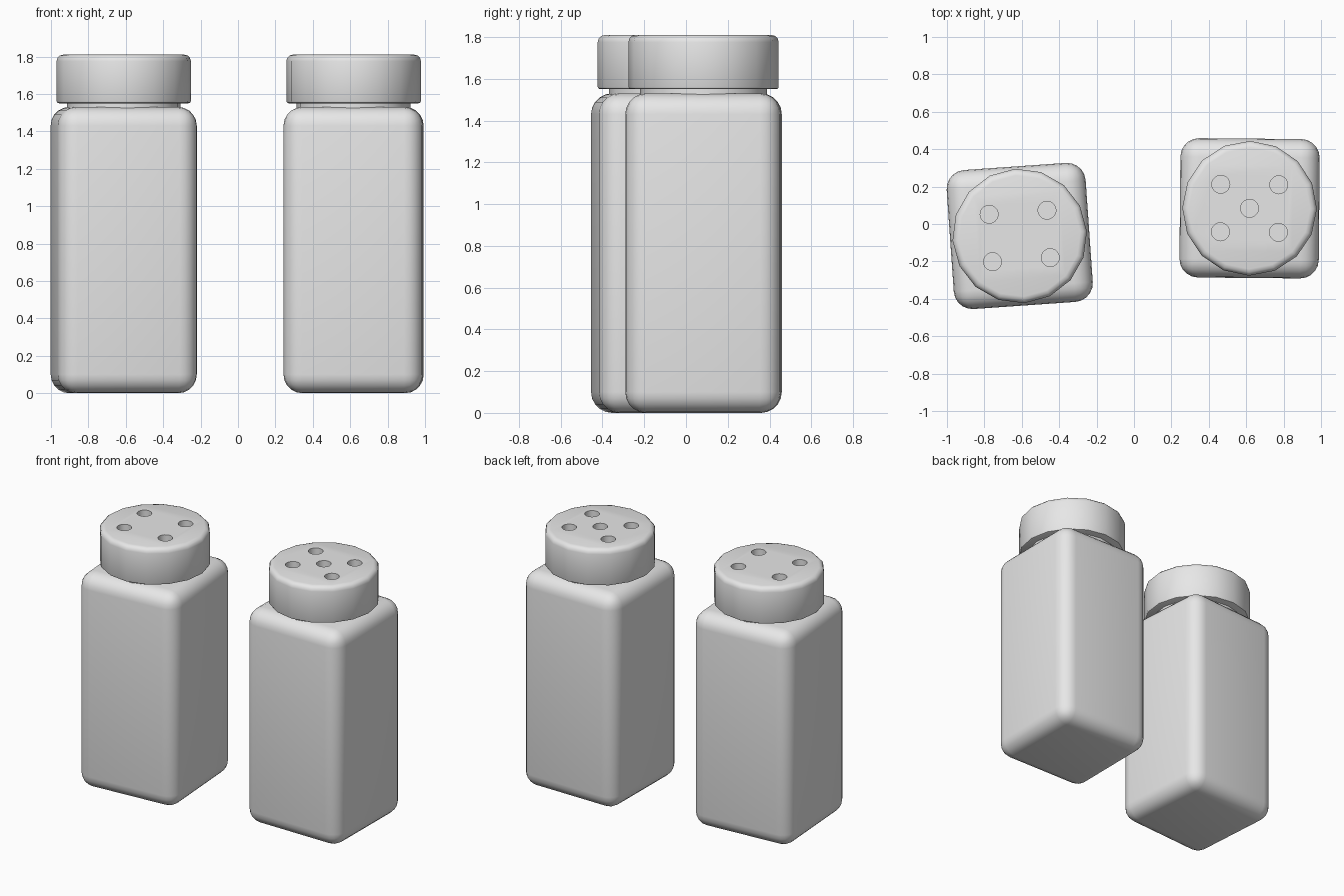
import bpy, bmesh, math
from mathutils import Matrix, Vector

if "Cube" in bpy.data.objects:
    bpy.data.objects.remove(bpy.data.objects["Cube"])

grey = bpy.data.materials.new("light grey")
grey.use_nodes = True
grey.diffuse_color = (0.8, 0.8, 0.8, 1)
grey.node_tree.nodes["Principled BSDF"].inputs["Base Color"].default_value = (0.8, 0.8, 0.8, 1)

WIDTH, HEIGHT = 0.745, 1.53
CAP_BOTTOM, CAP_TOP, CAP_RADIUS = 1.55, 1.81, 0.36
HOLE_RADIUS, HOLE_DEPTH = 0.048, 0.08


def finish(bm, name, place):
    """Turn a bmesh into a placed, coloured object."""
    mesh = bpy.data.meshes.new(name)
    bm.to_mesh(mesh)
    bm.free()
    mesh.materials.append(grey)
    obj = bpy.data.objects.new(name, mesh)
    bpy.context.collection.objects.link(obj)
    obj.matrix_world = place
    return obj


def add_cylinder(bm, radius, low, high, sides, x=0, y=0):
    middle = Matrix.Translation((x, y, (low + high) / 2))
    bmesh.ops.create_cone(bm, cap_ends=True, segments=sides, radius1=radius,
                          radius2=radius, depth=high - low, matrix=middle)


def smooth(obj, angle):
    bpy.ops.object.select_all(action="DESELECT")
    obj.select_set(True)
    bpy.context.view_layer.objects.active = obj
    bpy.ops.object.shade_smooth_by_angle(angle=math.radians(angle))


def rim(bm, z):
    return [e for e in bm.edges if all(abs(v.co.z - z) < 1e-4 for v in e.verts)]


def shaker(side, x, y, turn, centre_hole):
    place = Matrix.Translation((x, y, 0)) @ Matrix.Rotation(math.radians(turn), 4, "Z")

    # Square body with rounded edges
    bm = bmesh.new()
    bmesh.ops.create_cube(bm, size=1)
    for v in bm.verts:
        v.co = Vector((v.co.x * WIDTH, v.co.y * WIDTH, (v.co.z + 0.5) * HEIGHT))
    bmesh.ops.bevel(bm, geom=bm.edges[:], offset=0.1, segments=5,
                    profile=0.5, affect="EDGES")
    smooth(finish(bm, side + "_body", place), 40)

    # Neck between body and cap
    bm = bmesh.new()
    add_cylinder(bm, 0.305, HEIGHT - 0.05, CAP_BOTTOM + 0.02, 16)
    smooth(finish(bm, side + "_neck", place), 40)

    # Faceted cap with a rounded top rim
    bm = bmesh.new()
    add_cylinder(bm, CAP_RADIUS, CAP_BOTTOM, CAP_TOP, 16)
    bmesh.ops.bevel(bm, geom=rim(bm, CAP_TOP), offset=0.035, segments=3,
                    profile=0.5, affect="EDGES")
    bmesh.ops.bevel(bm, geom=rim(bm, CAP_BOTTOM), offset=0.012, segments=2,
                    profile=0.5, affect="EDGES")
    cap = finish(bm, side + "_cap", place)

    # Pouring holes sunk into the cap
    spots = [(sx * 0.155, sy * 0.127) for sx in (-1, 1) for sy in (-1, 1)]
    if centre_hole:
        spots.append((0, 0))
    bm = bmesh.new()
    for hx, hy in spots:
        add_cylinder(bm, HOLE_RADIUS, CAP_TOP - HOLE_DEPTH, CAP_TOP + 0.05, 20, hx, hy)
    cutter = finish(bm, side + "_hole_cutter", place)
    cut = cap.modifiers.new("holes", "BOOLEAN")
    cut.operation = "DIFFERENCE"
    cut.solver = "EXACT"
    cut.object = cutter
    bpy.ops.object.select_all(action="DESELECT")
    cap.select_set(True)
    bpy.context.view_layer.objects.active = cap
    bpy.ops.object.modifier_apply(modifier=cut.name)
    bpy.data.objects.remove(cutter)
    smooth(cap, 40)


shaker("left", 0.618, 0.084, -0.5, True)
shaker("right", -0.611, -0.064, 4, False)
